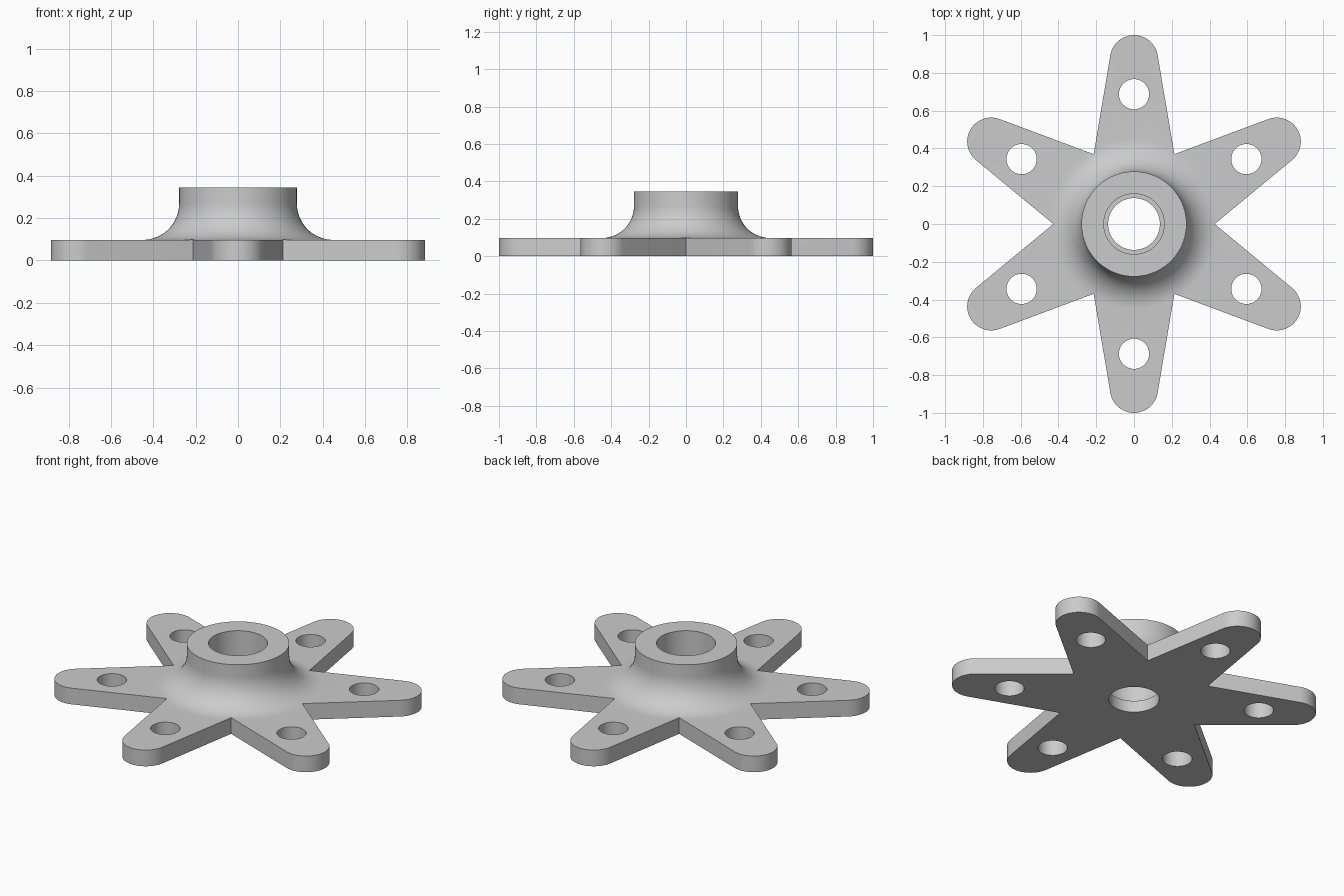
import bpy
import bmesh
from math import cos, sin, pi, radians

PLATE_T, HEIGHT = 0.097, 0.345
HUB_R, FILLET = 0.278, 0.172
ARMS, TIP_R, TIP_C, VALLEY_R = 6, 0.127, 0.873, 0.427
TAPER = radians(10)

default = bpy.data.objects.get("Cube")
if default:
    bpy.data.objects.remove(default, do_unlink=True)

grey = bpy.data.materials.new("plain grey")
grey.use_nodes = True
colour = (0.6, 0.6, 0.6, 1)
grey.diffuse_color = colour
grey.node_tree.nodes["Principled BSDF"].inputs["Base Color"].default_value = colour


def add_object(name, bm):
    bmesh.ops.recalc_face_normals(bm, faces=bm.faces)
    mesh = bpy.data.meshes.new(name)
    bm.to_mesh(mesh)
    bm.free()
    mesh.materials.append(grey)
    obj = bpy.data.objects.new(name, mesh)
    bpy.context.collection.objects.link(obj)
    return obj


def prism(name, outline, z0, z1):
    bm = bmesh.new()
    base = bm.faces.new([bm.verts.new((x, y, z0)) for x, y in outline])
    top = bmesh.ops.extrude_face_region(bm, geom=[base])["geom"]
    bmesh.ops.translate(bm, vec=(0, 0, z1 - z0),
                        verts=[v for v in top if isinstance(v, bmesh.types.BMVert)])
    return add_object(name, bm)


def lathe(name, profile, sides=96):
    """Revolve (radius, z) points whose two ends lie on the axis."""
    bm = bmesh.new()
    rings = []
    for r, z in profile:
        if r == 0:
            rings.append([bm.verts.new((0, 0, z))] * sides)
        else:
            rings.append([bm.verts.new((r * cos(2 * pi * i / sides),
                                        r * sin(2 * pi * i / sides), z))
                          for i in range(sides)])
    for a, b in zip(rings, rings[1:]):
        for i in range(sides):
            j = (i + 1) % sides
            bm.faces.new(dict.fromkeys((a[i], a[j], b[j], b[i])))
    return add_object(name, bm)


def circle(cx, cy, r, n=48):
    return [(cx + r * cos(2 * pi * i / n), cy + r * sin(2 * pi * i / n)) for i in range(n)]


# Star outline: rounded tapering arms meeting at sharp valleys
star = []
for k in range(ARMS):
    a = radians(30) + k * 2 * pi / ARMS
    valley = a - pi / ARMS
    star.append((VALLEY_R * cos(valley), VALLEY_R * sin(valley)))
    half = pi / 2 - TAPER
    for i in range(25):
        t = a - half + 2 * half * i / 24
        star.append((TIP_C * cos(a) + TIP_R * cos(t), TIP_C * sin(a) + TIP_R * sin(t)))
star_flange = prism("star_flange", star, 0, HEIGHT + 0.1)

# Turned body: flat plate, concave fillet and raised hub
profile = [(0, -0.1), (1.2, -0.1), (1.2, PLATE_T)]
for i in range(17):
    t = -pi / 2 - (pi / 2) * i / 16
    profile.append((HUB_R + FILLET + FILLET * cos(t), PLATE_T + FILLET + FILLET * sin(t)))
profile += [(HUB_R, HEIGHT), (0, HEIGHT)]
turned_body = lathe("turned_body_cutter", profile)

# Stepped centre bore
bore = lathe("bore_cutter", [(0, -0.1), (0.137, -0.1), (0.137, 0.07),
                             (0.16, 0.07), (0.16, 0.5), (0, 0.5)])

cutters = [(turned_body, 'INTERSECT'), (bore, 'DIFFERENCE')]

# Bolt hole in each arm
for k in range(ARMS):
    a = radians(30) + k * 2 * pi / ARMS
    hole = prism("bolt_hole_cutter", circle(0.687 * cos(a), 0.687 * sin(a), 0.08), -0.1, 0.5)
    cutters.append((hole, 'DIFFERENCE'))

bpy.ops.object.select_all(action='DESELECT')
star_flange.select_set(True)
bpy.context.view_layer.objects.active = star_flange
for cutter, operation in cutters:
    mod = star_flange.modifiers.new("cut", 'BOOLEAN')
    mod.operation, mod.object, mod.solver = operation, cutter, 'EXACT'
    bpy.ops.object.modifier_apply(modifier=mod.name)
    bpy.data.objects.remove(cutter, do_unlink=True)

bpy.ops.object.shade_smooth_by_angle(angle=radians(30))
